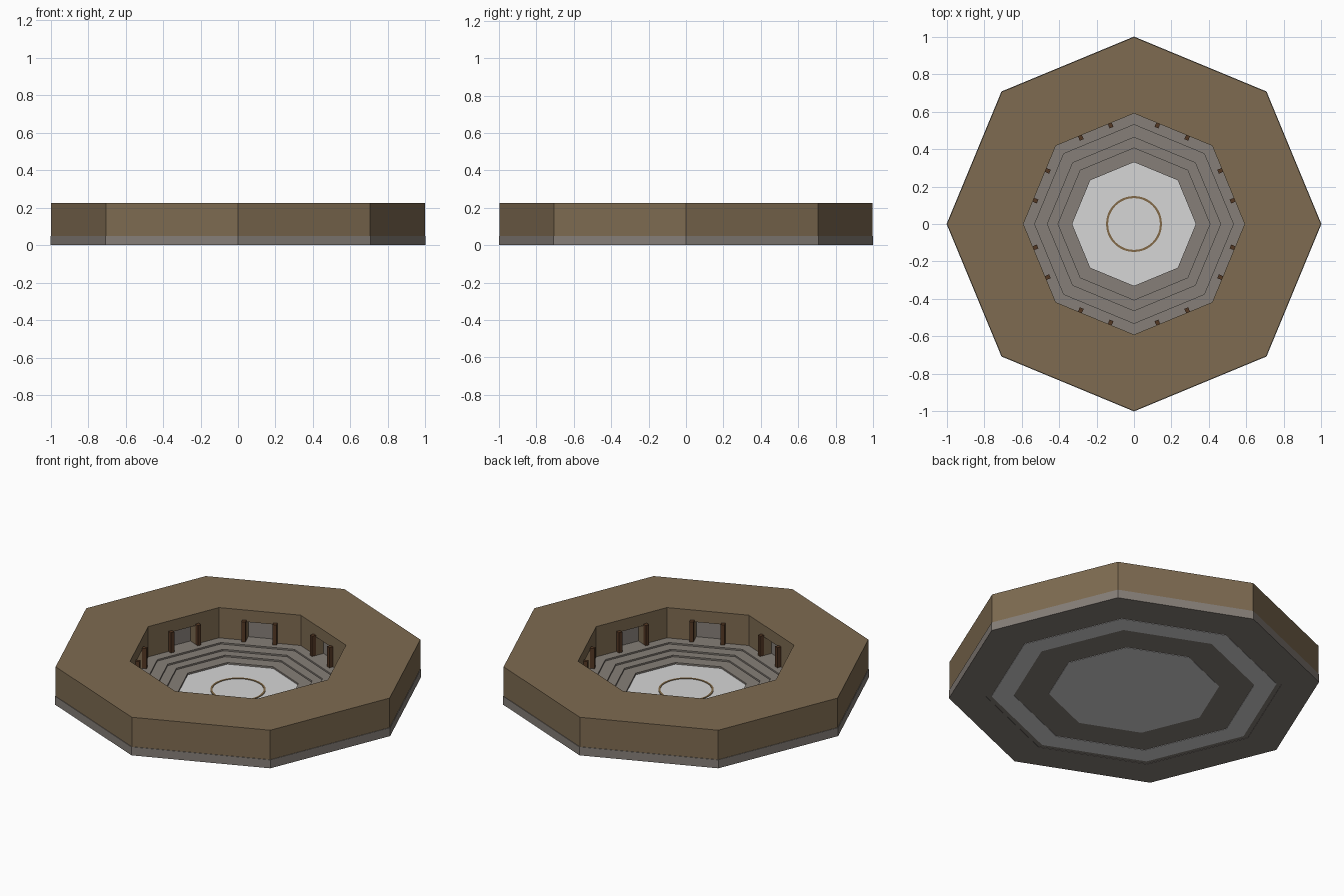
import bpy, bmesh, math
from mathutils import Matrix, Vector

if "Cube" in bpy.data.objects:
    bpy.data.objects.remove(bpy.data.objects["Cube"])


def srgb(r, g, b):
    return tuple(((c / 255 + 0.055) / 1.055) ** 2.4 for c in (r, g, b)) + (1.0,)


def mat(name, rgb):
    m = bpy.data.materials.new(name)
    m.diffuse_color = srgb(*rgb)
    m.use_nodes = True
    m.node_tree.nodes["Principled BSDF"].inputs["Base Color"].default_value = m.diffuse_color
    return m


BROWN = mat("brown wall", (126, 107, 81))
STONE = mat("grey stone", (134, 127, 120))
PALE = mat("pale floor", (214, 214, 214))
WOOD = mat("dark wood", (84, 56, 36))
RING = mat("tan ring", (130, 106, 72))


def finish(name, bm, material):
    bmesh.ops.recalc_face_normals(bm, faces=bm.faces)
    me = bpy.data.meshes.new(name)
    bm.to_mesh(me)
    bm.free()
    if material:
        me.materials.append(material)
    ob = bpy.data.objects.new(name, me)
    bpy.context.collection.objects.link(ob)
    return ob


def lathe(name, profile, material, n=8):
    """Closed (radius, z) profile swept round the z axis in n flat sides."""
    bm = bmesh.new()
    rings = []
    for i in range(n):
        a = 2 * math.pi * i / n
        rings.append([bm.verts.new((r * math.cos(a), r * math.sin(a), z)) for r, z in profile])
    k = len(profile)
    for i in range(n):
        p, q = rings[i], rings[(i + 1) % n]
        for j in range(k):
            bm.faces.new((p[j], q[j], q[(j + 1) % k], p[(j + 1) % k]))
    return finish(name, bm, material)


def side_boxes(name, offsets, dist, size, z0, z1, material):
    """Boxes on all eight sides: size is (radial, tangential)."""
    bm = bmesh.new()
    for i in range(8):
        turn = Matrix.Rotation(math.radians(22.5 + 45 * i), 4, 'Z')
        for t in offsets:
            m = (turn @ Matrix.Translation(Vector((dist, t, (z0 + z1) / 2)))
                 @ Matrix.Diagonal((size[0], size[1], z1 - z0, 1)))
            bmesh.ops.create_cube(bm, size=1, matrix=m)
    return finish(name, bm, material)


# Stone base with the stepped seating running down to the arena
lathe("stone_base_and_steps", [
    (1.0, 0), (1.0, .05), (.9, .05), (.9, .045), (.53, .045), (.53, .036),
    (.462, .036), (.462, .027), (.405, .027), (.405, .018), (.33, .018),
    (.33, .002), (.8, .002), (.8, 0)], STONE)

# Pale arena floor, and the pale floor band under the gallery
bm = bmesh.new()
bmesh.ops.create_cone(bm, cap_ends=True, segments=8, radius1=.46, radius2=.46, depth=.008,
                      matrix=Matrix.Translation((0, 0, .004)))
# cone vertices start on an axis, matching the other octagons
finish("arena_floor", bm, PALE)
lathe("gallery_floor_band", [(.77, 0), (.77, .004), (.65, .004), (.65, 0)], PALE)

# Circle marked on the floor
lathe("floor_circle", [(.149, .006), (.149, .011), (.138, .011), (.138, .006)], RING, 48)

# Octagonal gallery building with a doorway recess on each inner side
body = lathe("gallery_walls_and_roof", [(.997, .047), (.997, .225), (.59, .225), (.59, .04), (.9, .04)], BROWN)
cutter = side_boxes("doorway_cutter", [0], .55, (.1, .15), .03, .155, None)
cutter.hide_render = True
cutter.hide_viewport = True
cutter.display_type = 'WIRE'
mod = body.modifiers.new("doorways", 'BOOLEAN')
mod.operation = 'DIFFERENCE'
mod.solver = 'EXACT'
mod.object = cutter

# Stone panels at the back of the doorways, wooden posts in front
side_boxes("doorway_panel", [0], .598, (.008, .15), .042, .155, STONE)
side_boxes("door_post", [-.086, .086], .533, (.024, .022), .04, .165, WOOD)
